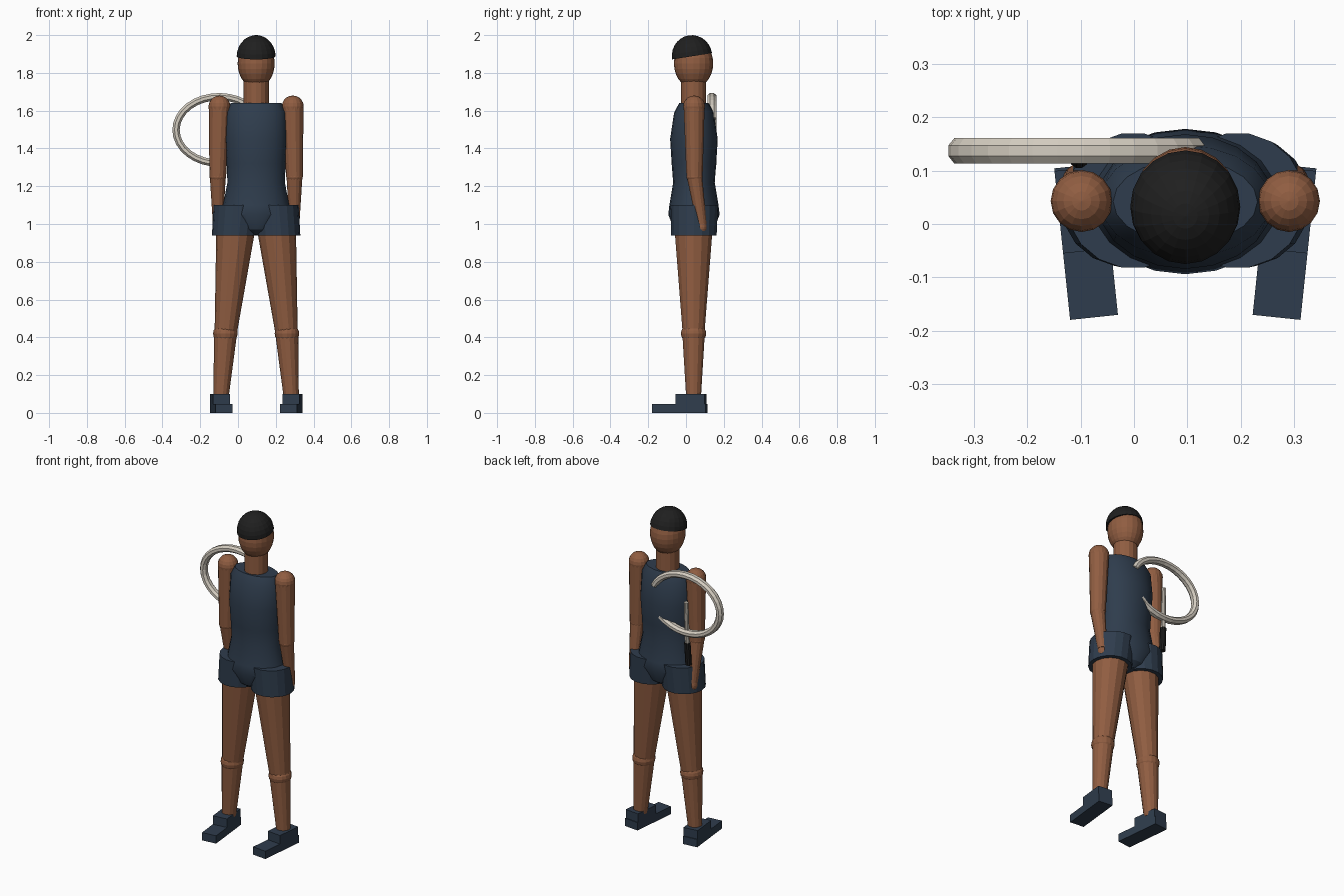
import bpy, bmesh, math
from mathutils import Vector, Matrix

if "Cube" in bpy.data.objects:
    bpy.data.objects.remove(bpy.data.objects["Cube"])

CX = 0.096   # body centre line
CY = 0.04


def material(name, rgb):
    m = bpy.data.materials.new(name)
    m.diffuse_color = (*rgb, 1)
    m.use_nodes = True
    m.node_tree.nodes["Principled BSDF"].inputs["Base Color"].default_value = m.diffuse_color
    return m


SKIN = material("brown_skin", (0.28, 0.11, 0.053))
NAVY = material("navy_cloth", (0.028, 0.046, 0.074))
BLACK = material("black", (0.014, 0.014, 0.014))
BONE = material("bone_white", (0.66, 0.61, 0.53))


def finish(name, bm, mat, smooth=None):
    bmesh.ops.recalc_face_normals(bm, faces=bm.faces[:])
    me = bpy.data.meshes.new(name)
    bm.to_mesh(me)
    bm.free()
    me.materials.append(mat)
    ob = bpy.data.objects.new(name, me)
    bpy.context.collection.objects.link(ob)
    if smooth:
        bpy.ops.object.select_all(action='DESELECT')
        ob.select_set(True)
        bpy.context.view_layer.objects.active = ob
        bpy.ops.object.shade_smooth_by_angle(angle=math.radians(smooth))
    return ob


def loft(name, rings, mat, n=16, smooth=None):
    """Stack of horizontal ellipses: (x, y, z, rx, ry)."""
    bm = bmesh.new()
    loops = []
    for x, y, z, rx, ry in rings:
        loops.append([bm.verts.new((x + rx * math.cos(2 * math.pi * i / n),
                                    y + ry * math.sin(2 * math.pi * i / n), z)) for i in range(n)])
    for a, b in zip(loops, loops[1:]):
        for i in range(n):
            j = (i + 1) % n
            bm.faces.new((a[i], a[j], b[j], b[i]))
    bm.faces.new(loops[0])
    bm.faces.new(loops[-1])
    return finish(name, bm, mat, smooth)


def limb(name, a, b, ra, rb, mat, n=14):
    """Tapered cylinder with horizontal ends."""
    return loft(name, [(*a, ra, ra), (*b, rb, rb)], mat, n)


def ball(name, c, r, mat, u=16, v=10):
    bm = bmesh.new()
    bmesh.ops.create_uvsphere(bm, u_segments=u, v_segments=v, radius=1)
    bmesh.ops.transform(bm, matrix=Matrix.Translation(c) @ Matrix.Diagonal((*r, 1)), verts=bm.verts)
    return finish(name, bm, mat)


def block(name, c, size, turn, mat, pivot):
    bm = bmesh.new()
    bmesh.ops.create_cube(bm, size=1)
    p = Vector(pivot)
    m = (Matrix.Translation(p) @ Matrix.Rotation(turn, 4, 'Z') @
         Matrix.Translation(Vector(c) - p) @ Matrix.Diagonal((*size, 1)))
    bmesh.ops.transform(bm, matrix=m, verts=bm.verts)
    return finish(name, bm, mat)


# Head and neck
ball("head", (CX, CY, 1.85), (0.098, 0.104, 0.13), SKIN, 20, 14)
loft("neck", [(CX, CY, 1.60, 0.067, 0.067), (CX, CY, 1.76, 0.067, 0.067)], SKIN, 16)

# Hair cap: tilted half ellipsoid
bm = bmesh.new()
bmesh.ops.create_uvsphere(bm, u_segments=20, v_segments=14, radius=1)
g = bm.verts[:] + bm.edges[:] + bm.faces[:]
bmesh.ops.bisect_plane(bm, geom=g, plane_co=(0, 0, 0), plane_no=(0, 0, -1), clear_outer=True)
bmesh.ops.holes_fill(bm, edges=[e for e in bm.edges if e.is_boundary])
bmesh.ops.transform(bm, matrix=Matrix.Translation((CX, 0.032, 1.888)) @
                    Matrix.Rotation(math.radians(9), 4, 'X') @
                    Matrix.Diagonal((0.103, 0.107, 0.112, 1)), verts=bm.verts)
finish("hair_cap", bm, BLACK)

# Torso down to the crotch
profile = [(0.945, 0.05, 0.07), (0.97, 0.10, 0.105), (1.05, 0.185, 0.136), (1.10, 0.175, 0.13),
           (1.22, 0.152, 0.11), (1.32, 0.156, 0.118), (1.45, 0.165, 0.126),
           (1.59, 0.16, 0.105), (1.64, 0.135, 0.078)]
loft("torso", [(CX, 0.042, z, rx, ry) for z, rx, ry in profile], NAVY, 20, 30)

# Paired parts
for side, s in (("left", -1), ("right", 1)):
    def at(d, y, z):
        return (CX + s * d, y, z)

    # Leg
    limb(side + "_shorts_leg", at(0.112, 0.042, 0.94), at(0.098, 0.044, 1.10), 0.122, 0.127, NAVY, 18)
    limb(side + "_thigh", at(0.161, CY, 0.42), at(0.103, CY, 1.02), 0.059, 0.107, SKIN)
    ball(side + "_knee", at(0.163, CY, 0.42), (0.065, 0.067, 0.055), SKIN)
    limb(side + "_calf", at(0.186, CY, 0.08), at(0.162, CY, 0.42), 0.040, 0.061, SKIN)

    # Shoe
    pivot = at(0.186, -0.03, 0)
    block(side + "_shoe_sole", at(0.186, -0.033, 0.024), (0.09, 0.285, 0.048), -s * math.radians(-6) * -1,
          NAVY, pivot)
    block(side + "_shoe_heel", at(0.186, 0.027, 0.074), (0.09, 0.155, 0.053), -s * math.radians(-6) * -1,
          NAVY, pivot)

    # Arm
    ball(side + "_shoulder", at(0.194, 0.043, 1.622), (0.058, 0.058, 0.058), SKIN)
    limb(side + "_upper_arm", at(0.203, 0.045, 1.25), at(0.194, 0.043, 1.622), 0.044, 0.057, SKIN)
    ball(side + "_elbow", at(0.203, 0.045, 1.25), (0.044, 0.044, 0.03), SKIN)
    limb(side + "_forearm", at(0.202, 0.083, 1.0), at(0.203, 0.045, 1.25), 0.027, 0.042, SKIN)
    ball(side + "_hand", at(0.202, 0.084, 0.985), (0.027, 0.027, 0.037), SKIN)

# Curved hoop rising out of the back
bm = bmesh.new()
steps, sides = 28, 8
loops = []
for k in range(steps + 1):
    t = math.radians(20 + 320 * k / steps)
    loop = []
    for i in range(sides):
        a = 2 * math.pi * (i + 0.5) / sides
        o = 0.021 * math.cos(a)
        loop.append(bm.verts.new((-0.1 + (0.228 + o) * math.cos(t), 0.137 + 0.026 * math.sin(a),
                                  1.498 + (0.176 + o) * math.sin(t))))
    loops.append(loop)
for p, q in zip(loops, loops[1:]):
    for i in range(sides):
        j = (i + 1) % sides
        bm.faces.new((p[i], p[j], q[j], q[i]))
bm.faces.new(loops[0])
bm.faces.new(loops[-1])
finish("back_hoop", bm, BONE)

# Rod with dark grip behind the left arm
limb("rod", (-0.101, 0.131, 1.25), (-0.099, 0.14, 1.51), 0.014, 0.013, BONE, 10)
limb("rod_grip", (-0.103, 0.122, 1.12), (-0.101, 0.131, 1.26), 0.018, 0.018, BLACK, 10)
